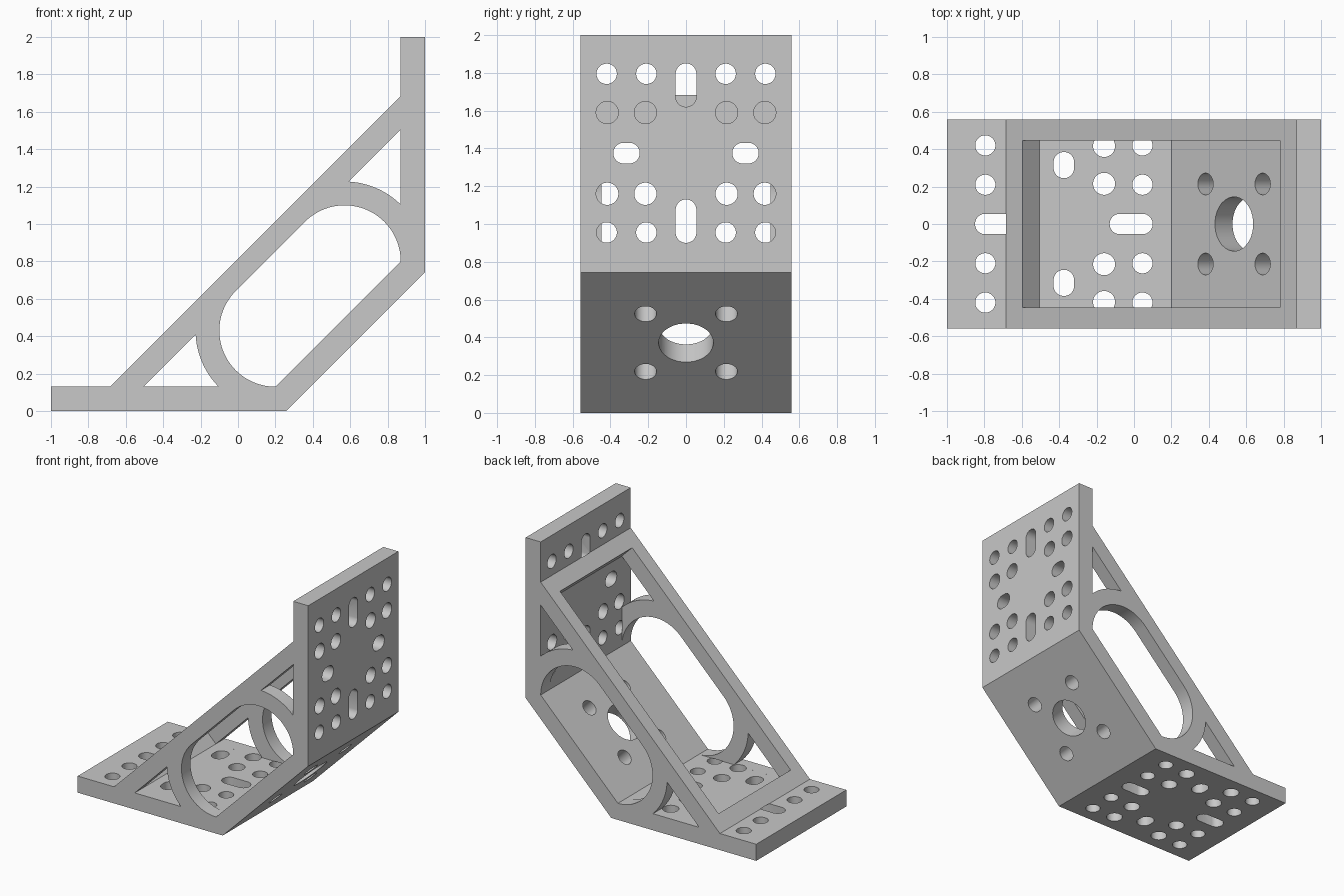
import bpy, bmesh
from math import cos, sin, radians, pi
from mathutils import Matrix, Vector

cube = bpy.data.objects.get("Cube")
if cube:
    bpy.data.objects.remove(cube, do_unlink=True)

grey = bpy.data.materials.new("mid grey")
grey.use_nodes = True
colour = (0.58, 0.58, 0.58, 1)
grey.diffuse_color = colour
grey.node_tree.nodes["Principled BSDF"].inputs["Base Color"].default_value = colour

HALF_WIDTH, INNER, PLATE = 0.558, 0.447, 0.13


def frame(x_axis, y_axis, origin):
    """Right-handed frame from its first two axes."""
    x_axis, y_axis = Vector(x_axis), Vector(y_axis)
    m = Matrix((x_axis, y_axis, x_axis.cross(y_axis))).transposed().to_4x4()
    m.translation = origin
    return m


def prism(name, outlines, matrix, depth):
    """Closed solids from flat outlines, extruded along the local z of a frame."""
    bm = bmesh.new()
    for pts in outlines:
        base = [bm.verts.new((u, v, 0)) for u, v in pts]
        top = [bm.verts.new((u, v, depth)) for u, v in pts]
        bm.faces.new(base[::-1])
        bm.faces.new(top)
        for i in range(len(pts)):
            bm.faces.new((base[i - 1], base[i], top[i], top[i - 1]))
    bm.transform(matrix)
    bm.normal_update()
    bmesh.ops.recalc_face_normals(bm, faces=bm.faces)
    mesh = bpy.data.meshes.new(name)
    bm.to_mesh(mesh)
    bm.free()
    mesh.materials.append(grey)
    obj = bpy.data.objects.new(name, mesh)
    bpy.context.collection.objects.link(obj)
    return obj


def side_prism(name, outlines, half):
    return prism(name, outlines, frame((1, 0, 0), (0, 0, 1), (0, half, 0)), 2 * half)


def arc(centre, r, a0, a1, n):
    angles = [radians(a0 + (a1 - a0) * i / n) for i in range(n + 1)]
    return [(centre[0] + r * cos(a), centre[1] + r * sin(a)) for a in angles]


def slot(u, v, r, du=0.0, dv=0.0):
    """Round hole, stretched by du or dv each way into a slot."""
    pts = []
    for i in range(32):
        a = 2 * pi * (i + 0.5) / 32
        pts.append((u + r * cos(a) + (du if cos(a) > 0 else -du),
                    v + r * sin(a) + (dv if sin(a) > 0 else -dv)))
    return pts


def mirrored(pts):
    """Swap the floor end and the wall end, keeping the winding."""
    return [(1 - z, 1 - x) for x, z in reversed(pts)]


def cut(target, cutter):
    mod = target.modifiers.new(cutter.name, "BOOLEAN")
    mod.operation, mod.solver, mod.object = "DIFFERENCE", "EXACT", cutter
    bpy.context.view_layer.objects.active = target
    bpy.ops.object.modifier_apply(modifier=mod.name)
    bpy.data.objects.remove(cutter, do_unlink=True)


# Bracket body: foot, sloped underside, upright and diagonal brace
lower = [(-0.685, PLATE), (-1, PLATE), (-1, 0), (0.258, 0)]
bracket = side_prism("angle_bracket", [lower + mirrored(lower)], HALF_WIDTH)

# Open hollow between the two cheeks, square to the diagonal
low_hollow = [(-0.795, 0.42), (-0.505, PLATE), (0.2, PLATE)]
cut(bracket, side_prism("hollow", [low_hollow + mirrored(low_hollow)], INNER))

# Long window and two corner triangles through the cheeks
centre = (0.2, 0.43)
low_end = arc(centre, 0.3, 270, 135, 24)[::-1]
corner = [(-0.505, PLATE)] + arc(centre, 0.427, 224.6, 182.7, 12)
cut(bracket, side_prism("cheek_windows",
                        [low_end + mirrored(low_end), corner, mirrored(corner)], 0.7))

# Matching bolt pattern for foot and upright, measured from the free end
pattern = []
for u, outer, inner, r in ((0.205, 0.42, 0.21, 0.054), (0.41, 0.417, 0.215, 0.059),
                           (0.84, 0.417, 0.215, 0.059), (1.045, 0.42, 0.21, 0.054)):
    pattern += [slot(u, v, r) for v in (-outer, -inner, inner, outer)]
pattern += [slot(u, 0, 0.055, du=0.06) for u in (0.265, 0.985)]
pattern += [slot(0.625, v, 0.055, dv=0.015) for v in (-0.315, 0.315)]
depth = PLATE + 0.051
cut(bracket, prism("foot_holes", pattern,
                   frame((1, 0, 0), (0, 1, 0), (-1, 0, -0.05)), depth))
cut(bracket, prism("upright_holes", pattern,
                   frame((0, 0, -1), (0, 1, 0), (1.05 - depth, 0, 2)), depth))

# Motor mount holes through the sloped plate
along, inward = Vector((1, 0, 1)).normalized(), Vector((-1, 0, 1)).normalized()
mount = [slot(0, 0, 0.145)] + [slot(u, v, 0.058) for u in (-0.216, 0.216) for v in (-0.214, 0.214)]
cut(bracket, prism("mount_holes", mount,
                   frame(along, (0, 1, 0), Vector((0.629, 0, 0.371)) - inward * 0.04), 0.22))

# Smooth hole walls, sharp plate edges
bpy.ops.object.select_all(action="DESELECT")
bracket.select_set(True)
bpy.context.view_layer.objects.active = bracket
bpy.ops.object.shade_smooth_by_angle(angle=radians(30))
